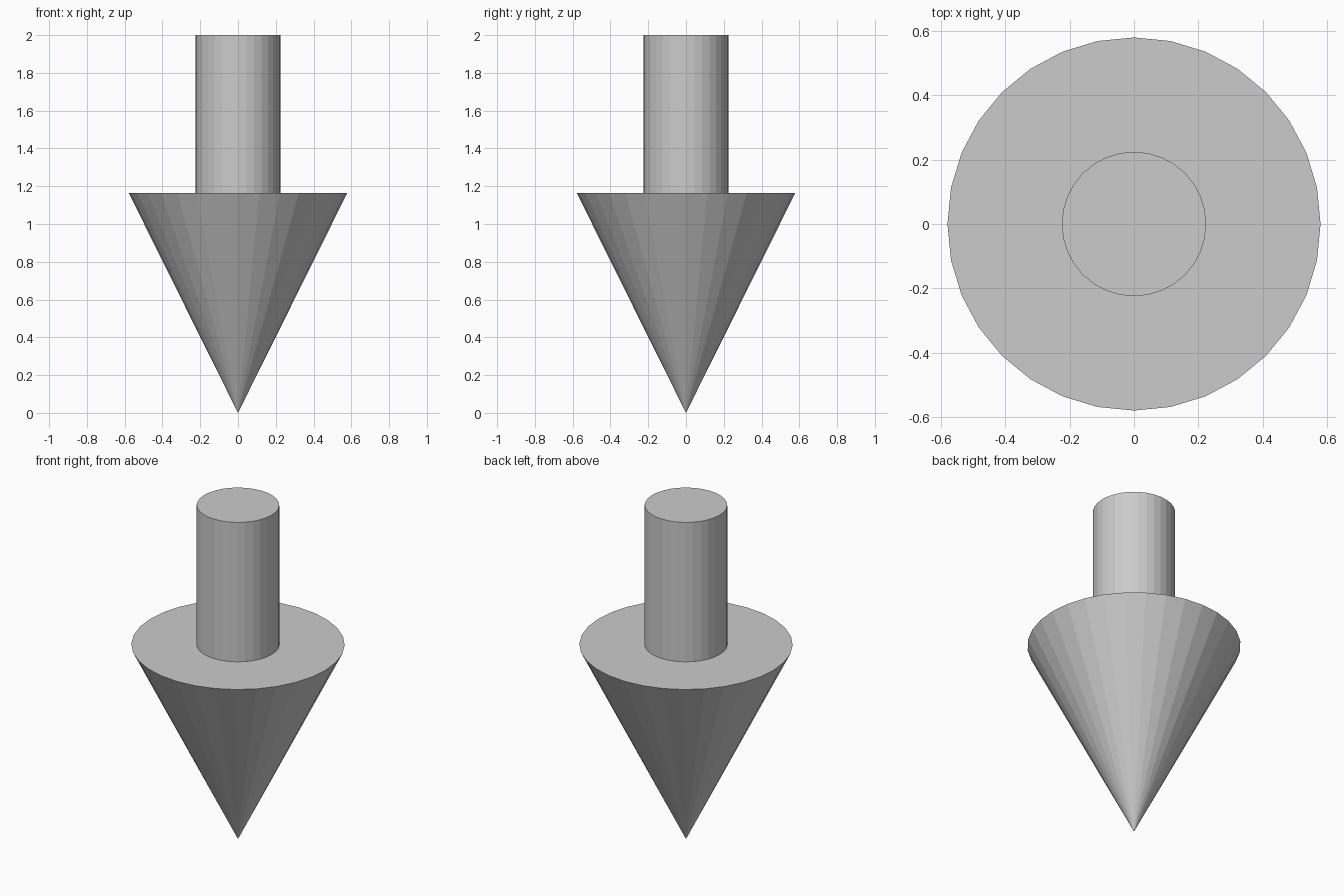
import bpy

if "Cube" in bpy.data.objects:
    bpy.data.objects.remove(bpy.data.objects["Cube"])

SIDES = 32
TIP_HEIGHT, TIP_RADIUS = 1.165, 0.579
SHAFT_RADIUS, TOTAL_HEIGHT = 0.224, 2.0

# Downward-pointing cone, point resting on z = 0
bpy.ops.mesh.primitive_cone_add(vertices=SIDES, radius1=0, radius2=TIP_RADIUS,
                                depth=TIP_HEIGHT, location=(0, 0, TIP_HEIGHT / 2))
bpy.context.object.name = "arrow_tip"

# Shaft standing on the cone's flat top
shaft_length = TOTAL_HEIGHT - TIP_HEIGHT
bpy.ops.mesh.primitive_cylinder_add(vertices=SIDES, radius=SHAFT_RADIUS, depth=shaft_length,
                                    location=(0, 0, TIP_HEIGHT + shaft_length / 2))
bpy.context.object.name = "arrow_shaft"
